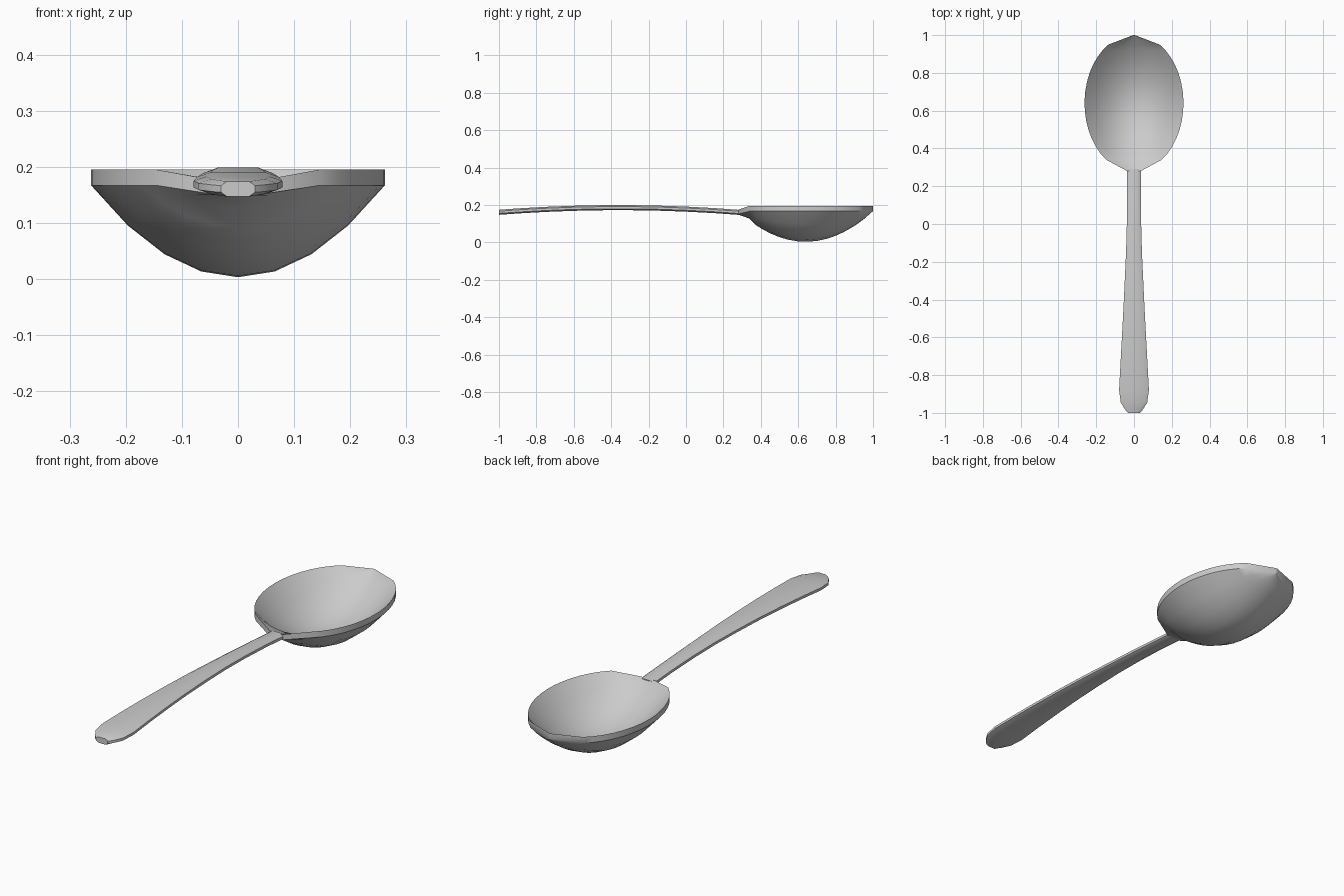
import bpy, bmesh, math

if "Cube" in bpy.data.objects:
    bpy.data.objects.remove(bpy.data.objects["Cube"])


def loft(name, rings, angle):
    """Skin closed rings with quads, cap both ends, shade smooth."""
    bm = bmesh.new()
    rows = [[bm.verts.new(p) for p in ring] for ring in rings]
    n = len(rows[0])
    for a, b in zip(rows, rows[1:]):
        for i in range(n):
            j = (i + 1) % n
            bm.faces.new((a[i], a[j], b[j], b[i]))
    # end caps
    for r in (rows[0], rows[-1]):
        if n == 8:
            bm.faces.new(r)
        else:
            for i in range(n // 2 - 1):
                bm.faces.new((r[i], r[i + 1], r[n - 2 - i], r[n - 1 - i]))
    bmesh.ops.recalc_face_normals(bm, faces=bm.faces)
    mesh = bpy.data.meshes.new(name)
    bm.to_mesh(mesh)
    bm.free()
    ob = bpy.data.objects.new(name, mesh)
    bpy.context.collection.objects.link(ob)
    bpy.ops.object.select_all(action='DESELECT')
    ob.select_set(True)
    bpy.context.view_layer.objects.active = ob
    bpy.ops.object.shade_smooth_by_angle(angle=math.radians(angle))
    return ob


def bowl_ring(y, w, centre, edge, thick):
    """Parabolic cross-section: outer surface, then inner surface back."""
    us = [i / 4 for i in range(-4, 5)]
    low = [(w * u, y, centre + (edge - centre) * u * u) for u in us]
    return low + [(x, y, z + thick) for x, y, z in reversed(low)]


# bowl: neck, elliptical body, pointed tip
STEPS = 14
rings = [bowl_ring(0.28, 0.036, 0.148, 0.150, 0.025)]
for i in range(STEPS + 1):
    t = math.sin(math.radians(-56 + 115 * i / STEPS))
    depth = 0.164 * (1 - t * t)
    if i == 0:
        depth = 0.04
    rings.append(bowl_ring(0.64 + 0.362 * t, 0.262 * math.sqrt(1 - t * t),
                           0.167 - depth, 0.167, 0.028))
rings.append(bowl_ring(1.0, 0.004, 0.167, 0.168, 0.027))
loft("bowl", rings, 40)


# handle: arched bar with chamfered section, widening to a blunt end
def handle_ring(y, w, thick=0.027):
    top = 0.199 - 0.025 * ((y + 0.36) / 0.64) ** 2
    c = min(0.022, w * 0.35)
    half = [(w - c, 0), (w, 0.28), (w, 0.72), (w - c, 1)]
    pts = half + [(-x, h) for x, h in reversed(half)]
    return [(x, y, top - thick + thick * h) for x, h in pts]


widths = [(-1.0, 0.03), (-0.985, 0.045), (-0.945, 0.07), (-0.88, 0.079),
          (-0.75, 0.072), (-0.6, 0.064), (-0.45, 0.056), (-0.3, 0.049),
          (-0.15, 0.042), (0.0, 0.038), (0.15, 0.036), (0.29, 0.036)]
loft("handle", [handle_ring(y, w) for y, w in widths], 40)
